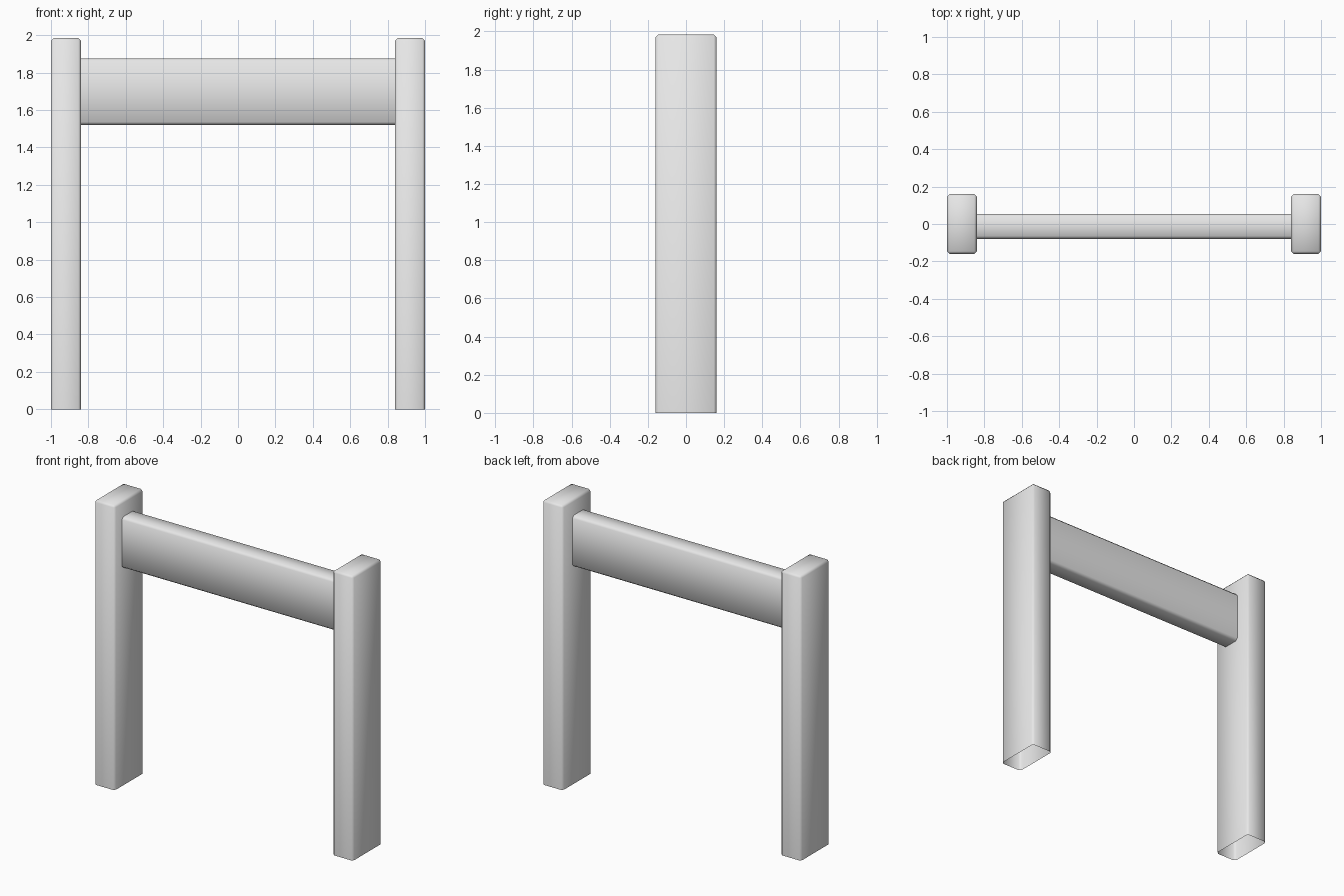
import bpy
import bmesh
import math
from mathutils import Matrix, Vector

cube = bpy.data.objects.get("Cube")
if cube:
    bpy.data.objects.remove(cube, do_unlink=True)

# Single plain grey material
grey = bpy.data.materials.new("plain_grey")
grey.use_nodes = True
colour = (0.8, 0.8, 0.8, 1)
grey.diffuse_color = colour
grey.node_tree.nodes["Principled BSDF"].inputs["Base Color"].default_value = colour


def open_box(name, low, high, open_normals, bevel):
    """Box with the faces along open_normals removed and remaining edges chamfered."""
    low, high = Vector(low), Vector(high)
    bm = bmesh.new()
    bmesh.ops.create_cube(bm, size=1)
    bm.transform(Matrix.Translation((low + high) / 2) @ Matrix.Diagonal((*(high - low), 1)))
    bm.normal_update()
    gone = [f for f in bm.faces if any(f.normal.dot(Vector(n)) > 0.9 for n in open_normals)]
    bmesh.ops.delete(bm, geom=gone, context='FACES')
    edges = [e for e in bm.edges if not e.is_boundary]
    bmesh.ops.bevel(bm, geom=edges, offset=bevel, segments=1, affect='EDGES')
    mesh = bpy.data.meshes.new(name)
    bm.to_mesh(mesh)
    bm.free()
    mesh.materials.append(grey)
    obj = bpy.data.objects.new(name, mesh)
    bpy.context.collection.objects.link(obj)
    bpy.ops.object.select_all(action='DESELECT')
    obj.select_set(True)
    bpy.context.view_layer.objects.active = obj
    bpy.ops.object.shade_smooth_by_angle(angle=math.radians(60))
    return obj


# Upright posts, hollow at the foot
for name, x in (("left_post", 0.92), ("right_post", -0.92)):
    open_box(name, (x - 0.08, -0.16, 0), (x + 0.08, 0.16, 1.985), [(0, 0, -1)], 0.014)

# Crossbeam between the posts, set slightly toward the front
open_box("crossbeam", (-0.84, -0.08, 1.52), (0.84, 0.054, 1.875),
         [(1, 0, 0), (-1, 0, 0)], 0.016)
